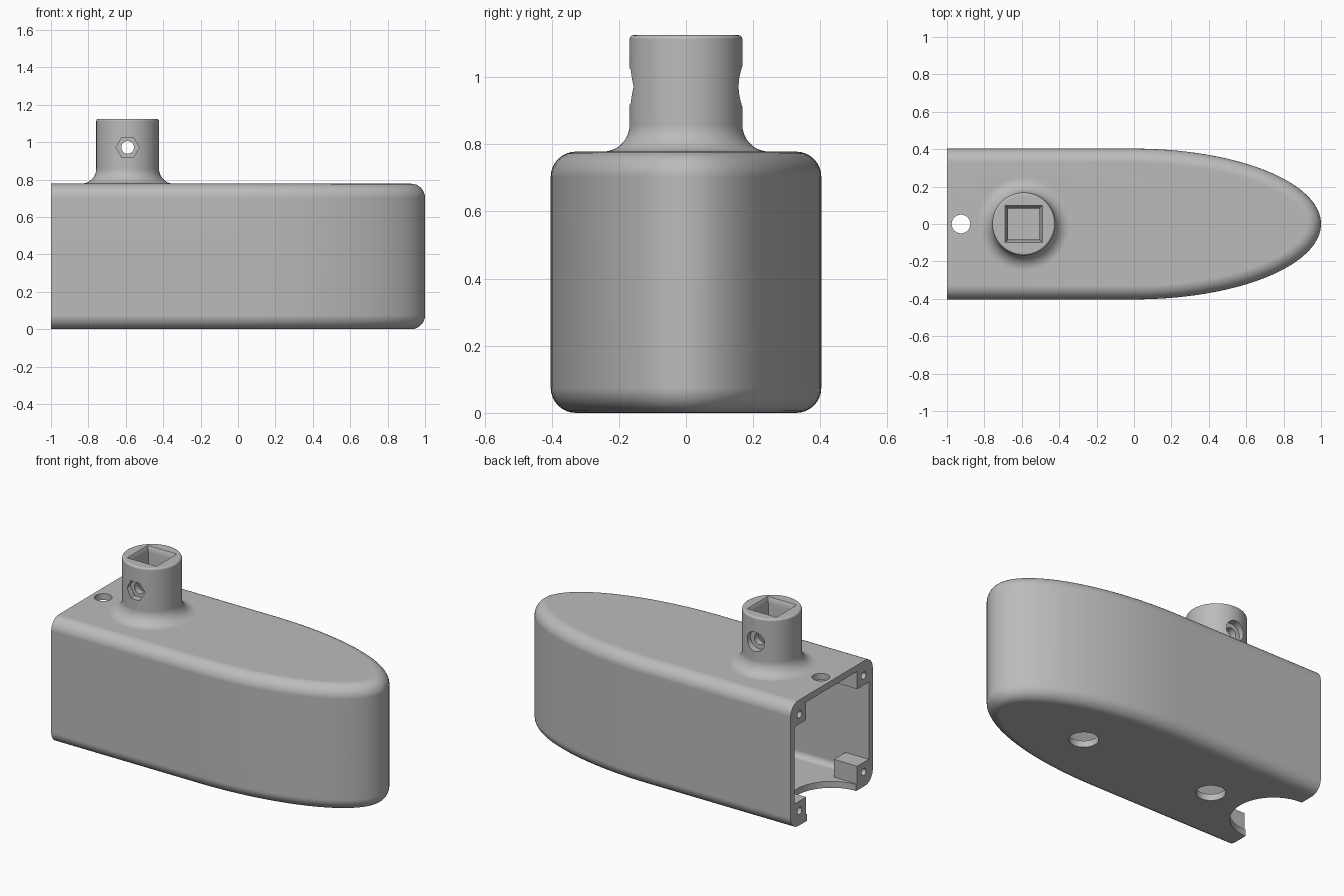
import bpy, bmesh, math
from math import sin, cos, pi
from mathutils import Matrix, Vector

if "Cube" in bpy.data.objects:
    bpy.data.objects.remove(bpy.data.objects["Cube"], do_unlink=True)

grey = bpy.data.materials.new("plain grey")
grey.use_nodes = True
grey.diffuse_color = (0.5, 0.5, 0.5, 1)
grey.node_tree.nodes["Principled BSDF"].inputs["Base Color"].default_value = (0.5, 0.5, 0.5, 1)

HALF, TOP, WALL = 0.403, 0.778, 0.04
BOSS_X, BOSS_R, BOSS_TOP = -0.59, 0.168, 1.125
HOLE_Z = 0.972


def finish(name, bm):
    bmesh.ops.recalc_face_normals(bm, faces=bm.faces)
    mesh = bpy.data.meshes.new(name)
    bm.to_mesh(mesh)
    bm.free()
    mesh.materials.append(grey)
    ob = bpy.data.objects.new(name, mesh)
    bpy.context.collection.objects.link(ob)
    return ob


def loft(name, rings):
    """Closed solid through rings of equal point count."""
    bm = bmesh.new()
    loops = [[bm.verts.new(p) for p in ring] for ring in rings]
    n = len(loops[0])
    for a, b in zip(loops, loops[1:]):
        for i in range(n):
            j = (i + 1) % n
            bm.faces.new((a[i], a[j], b[j], b[i]))
    bm.faces.new(loops[0][::-1])
    bm.faces.new(loops[-1])
    return finish(name, bm)


def bullet(name, inset, radius, x_end):
    """Straight sides, half-ellipse nose, rounded top and bottom edges."""
    def ring(d, z):
        pts = [(x_end, d - HALF, z)]
        for i in range(65):
            t = -pi / 2 + pi * i / 64
            normal = Vector((cos(t) * HALF, sin(t), 0)).normalized()
            pts.append(Vector((cos(t), HALF * sin(t), z)) - normal * d)
        return pts + [(x_end, HALF - d, z)]
    arc = [pi / 2 * i / 8 for i in range(9)]
    lower = [ring(inset + radius * (1 - sin(a)), inset + radius * (1 - cos(a))) for a in arc]
    upper = [ring(inset + radius * (1 - sin(a)), TOP - inset - radius * (1 - cos(a)))
             for a in reversed(arc)]
    return loft(name, lower + upper)


def cylinder(name, loc, r, depth, axis="Z", sides=48):
    bm = bmesh.new()
    rot = {"Z": Matrix(), "X": Matrix.Rotation(pi / 2, 4, "Y"),
           "Y": Matrix.Rotation(pi / 2, 4, "X")}[axis]
    spin = Matrix.Rotation(pi / 2 if sides == 6 else 0, 4, "Z")
    bmesh.ops.create_cone(bm, cap_ends=True, segments=sides, radius1=r, radius2=r,
                          depth=depth, matrix=Matrix.Translation(loc) @ rot @ spin)
    return finish(name, bm)


def box(name, low, high):
    bm = bmesh.new()
    low, high = Vector(low), Vector(high)
    bmesh.ops.create_cube(bm, size=1, matrix=Matrix.Translation((low + high) / 2)
                          @ Matrix.Diagonal((*(high - low), 1)))
    return finish(name, bm)


def combine(target, tool, operation="DIFFERENCE"):
    mod = target.modifiers.new("combine", "BOOLEAN")
    mod.operation, mod.solver, mod.object = operation, "EXACT", tool
    bpy.context.view_layer.objects.active = target
    bpy.ops.object.modifier_apply(modifier=mod.name)
    bpy.data.objects.remove(tool, do_unlink=True)


# Outer shell
housing = bullet("housing", 0, 0.075, -1)

# Round boss with a flared foot
profile = [(0.25, TOP - 0.015)]
for i in range(11):
    a = pi / 2 * i / 10
    profile.append((BOSS_R + 0.08 * (1 - sin(a)), TOP + 0.08 * (1 - cos(a))))
for i in range(5):
    a = pi / 2 * i / 4
    profile.append((BOSS_R - 0.012 * (1 - cos(a)), BOSS_TOP - 0.012 * (1 - sin(a))))
boss = loft("boss", [[(BOSS_X + r * cos(2 * pi * k / 64), r * sin(2 * pi * k / 64), z)
                      for k in range(64)] for r, z in profile])
combine(housing, boss, "UNION")

# Hollow interior, leaving a screw post in each corner of the open end
cavity = bullet("cavity", WALL, 0.036, -1.1)
corners = [(sy, up) for sy in (-1, 1) for up in (False, True)]
for sy, up in corners:
    ys = sorted((sy * 0.25, sy * 0.5))
    zs = (TOP - 0.15, TOP + 0.1) if up else (-0.1, 0.15)
    combine(cavity, box("post", (-1.2, ys[0], zs[0]), (-0.84, ys[1], zs[1])))
combine(housing, cavity)
for sy, up in corners:
    z = TOP - 0.09 if up else 0.09
    combine(housing, cylinder("screw_hole", (-1, sy * 0.315, z), 0.022, 0.24, "X", 24))

# Floor notch, floor holes and top hole
combine(housing, cylinder("floor_notch", (-1, 0, 0), 0.24, 0.2, sides=64))
for x in (0.36, -0.55):
    combine(housing, cylinder("floor_hole", (x, 0, 0), 0.082, 0.2))
combine(housing, cylinder("top_hole", (-0.925, 0, TOP), 0.05, 0.2, sides=32))

# Square socket with a chamfered mouth
square = [(-1, -1), (1, -1), (1, 1), (-1, 1)]
combine(housing, loft("socket", [[(BOSS_X + h * x, h * y, z) for x, y in square] for h, z in
                                 ((0.084, 0.8), (0.084, BOSS_TOP - 0.03),
                                  (0.1, BOSS_TOP), (0.1, BOSS_TOP + 0.05))]))

# Cross bolt hole with a hexagonal nut seat in front and a round head seat behind
combine(housing, cylinder("bolt_hole", (BOSS_X, 0, HOLE_Z), 0.034, 0.6, "Y", 32))
combine(housing, cylinder("nut_seat", (BOSS_X, -0.225, HOLE_Z), 0.062, 0.2, "Y", 6))
combine(housing, cylinder("head_seat", (BOSS_X, 0.225, HOLE_Z), 0.06, 0.2, "Y", 32))

# Smooth shading with crisp edges
bpy.ops.object.select_all(action="DESELECT")
housing.select_set(True)
bpy.context.view_layer.objects.active = housing
bpy.ops.object.shade_smooth_by_angle(angle=math.radians(30))
weighted = housing.modifiers.new("even_normals", "WEIGHTED_NORMAL")
weighted.keep_sharp = True
